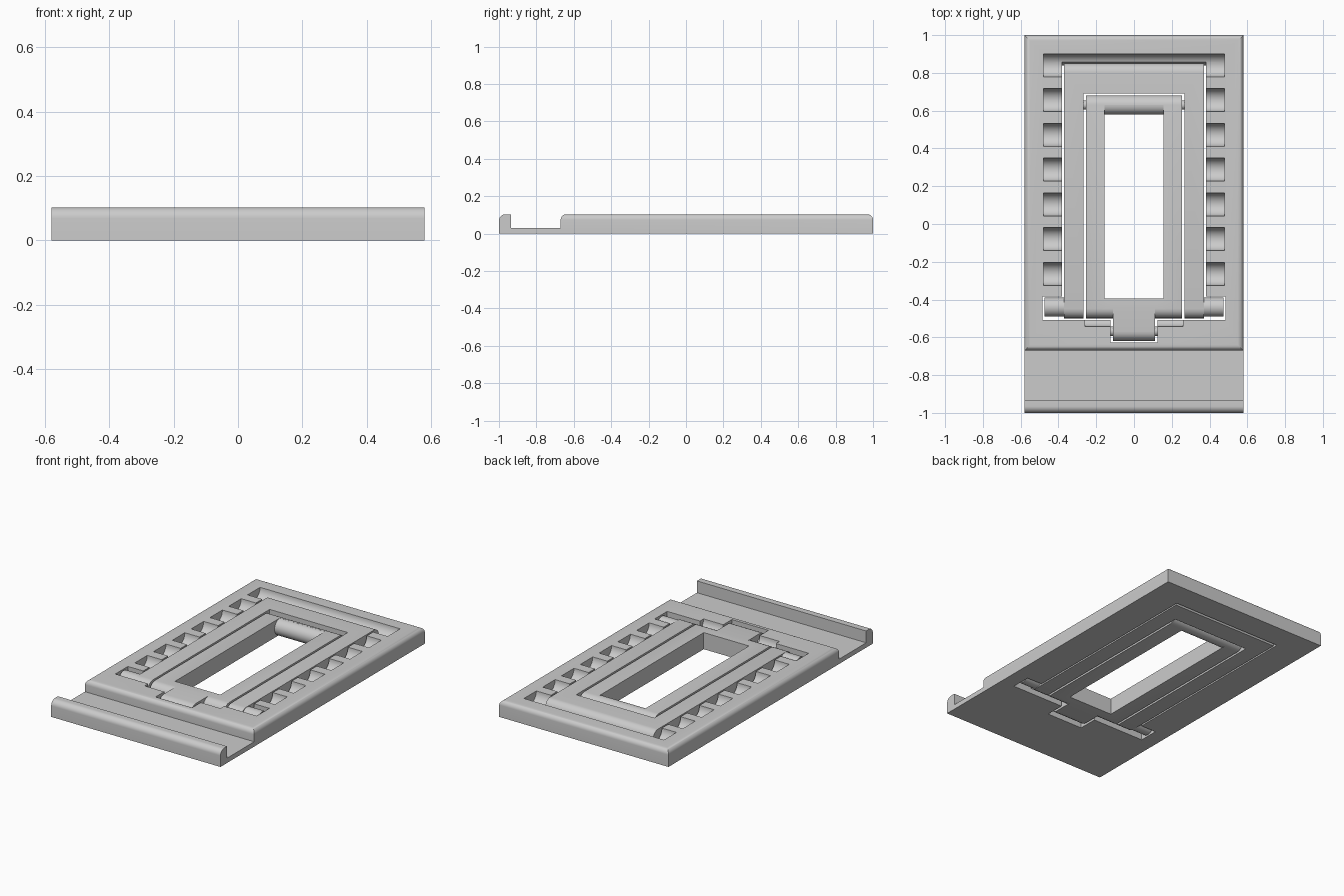
import bpy, bmesh, math

if "Cube" in bpy.data.objects:
    bpy.data.objects.remove(bpy.data.objects["Cube"], do_unlink=True)

H = 0.103           # plate thickness
R = H / 2           # hinge barrel radius

grey = bpy.data.materials.new("light grey plastic")
grey.use_nodes = True
grey.diffuse_color = (0.6, 0.6, 0.6, 1)
grey.node_tree.nodes["Principled BSDF"].inputs["Base Color"].default_value = (0.6, 0.6, 0.6, 1)


def finish(name, bm):
    bmesh.ops.recalc_face_normals(bm, faces=bm.faces)
    mesh = bpy.data.meshes.new(name)
    bm.to_mesh(mesh)
    bm.free()
    mesh.materials.append(grey)
    ob = bpy.data.objects.new(name, mesh)
    bpy.context.collection.objects.link(ob)
    return ob


def arc(y, z, r, a0, a1, n=10):
    """Points of an arc in the side (y, z) plane, angles in degrees."""
    angles = [math.radians(a0 + (a1 - a0) * i / n) for i in range(n + 1)]
    return [(y + r * math.cos(a), z + r * math.sin(a)) for a in angles]


def extrude(name, profile, x0, x1):
    """Extrude a side profile along x."""
    bm = bmesh.new()
    face = bm.faces.new([bm.verts.new((x0, y, z)) for y, z in profile])
    new = bmesh.ops.extrude_face_region(bm, geom=[face])["geom"]
    bmesh.ops.translate(bm, vec=(x1 - x0, 0, 0),
                        verts=[v for v in new if isinstance(v, bmesh.types.BMVert)])
    return finish(name, bm)


def box(name, x0, x1, y0, y1, z0=-0.1, z1=0.2):
    return extrude(name, [(y0, z0), (y1, z0), (y1, z1), (y0, z1)], x0, x1)


def rod(name, y, z, r, x0, x1, n=40):
    return extrude(name, arc(y, z, r, 0, 360 - 360 / n, n - 1), x0, x1)


def combine(target, tools, operation):
    """Apply booleans and discard the helper solids."""
    bpy.context.view_layer.objects.active = target
    for tool in tools:
        mod = target.modifiers.new("bool", 'BOOLEAN')
        mod.operation = operation
        mod.solver = 'EXACT'
        mod.object = tool
        bpy.ops.object.modifier_apply(modifier=mod.name)
        bpy.data.objects.remove(tool, do_unlink=True)


def smooth(ob):
    bpy.ops.object.select_all(action='DESELECT')
    ob.select_set(True)
    bpy.context.view_layer.objects.active = ob
    bpy.ops.object.shade_smooth_by_angle(angle=math.radians(30))


# Base block with rounded upper rim
base = box("base_plate", -0.58, 0.58, -0.67, 1, 0, H)
bm = bmesh.new()
bm.from_mesh(base.data)
rim = [e for e in bm.edges if all(v.co.z > H - 0.01 for v in e.verts)]
bmesh.ops.bevel(bm, geom=rim, offset=0.03, segments=8, profile=0.5, affect='EDGES')
bm.to_mesh(base.data)
bm.free()

# Thin front shelf ending in a rounded lip
shelf = [(-0.6, 0), (-0.6, 0.03), (-0.935, 0.03), (-0.935, H)]
shelf += arc(-0.965, H - 0.035, 0.035, 90, 180) + [(-1, 0)]
combine(base, [extrude("shelf", shelf, -0.58, 0.58)], 'UNION')

# Openings for the folding frames, with a slanted far wall
cuts = [
    extrude("main_opening", [(-0.45, -0.02), (0.832, -0.02), (0.9, 0.15), (-0.45, 0.15)], -0.38, 0.38),
    box("hinge_opening", -0.485, 0.485, -0.508, -0.385),
    box("tab_opening", -0.125, 0.125, -0.628, -0.47),
    rod("finger_scoop", -0.48, H, 0.063, -0.26, 0.26),
    rod("far_groove", 0.84, H, 0.061, -0.48, 0.48),
]
# Rows of angle notches
for i in range(1, 7):
    for side in (-1, 1):
        a, b = sorted((side * 0.3, side * 0.48))
        cuts.append(rod("notch", 0.84 - 0.184 * i, H, 0.061, a, b))
combine(base, cuts, 'DIFFERENCE')

# Outer folding frame: barrel end at the hinge, rounded lip at the far end
near_end = arc(-0.448, R, R, 90, 270)
outer = extrude("outer_frame", near_end + [(0.822, 0), (0.85, 0.055)]
                + arc(0.802, 0.055, 0.048, 0, 90), -0.37, 0.37)
combine(outer, [box("window", -0.268, 0.268, -0.7, 0.692)], 'DIFFERENCE')
combine(outer, [rod("pivot", -0.44, R, R - 0.001, *sorted((s * 0.32, s * 0.475)))
                for s in (-1, 1)], 'UNION')

# Inner folding frame: barrel at the far hinge, square window, pull tab
inner = extrude("inner_frame", near_end + arc(0.63, R, R, -90, 90, 16), -0.255, 0.255)
combine(inner, [box("window", -0.155, 0.155, -0.395, 0.63)], 'DIFFERENCE')
tab = arc(-0.568, R, R, 90, 270) + [(-0.42, 0), (-0.42, H)]
combine(inner, [extrude("tab", tab, -0.11, 0.11),
                rod("far_barrel", 0.63, R, R - 0.0005, -0.2, 0.2)], 'UNION')

# Small pivot pins bridging the hinge gaps
for name, y, x in (("hinge_pin", 0.63, 0.25), ("tab_pin", -0.568, 0.105)):
    for side, label in ((1, "left"), (-1, "right")):
        smooth(rod(f"{name}_{label}", y, R, 0.025, *sorted((side * x, side * (x + 0.025))), 20))

for part in (base, outer, inner):
    smooth(part)
